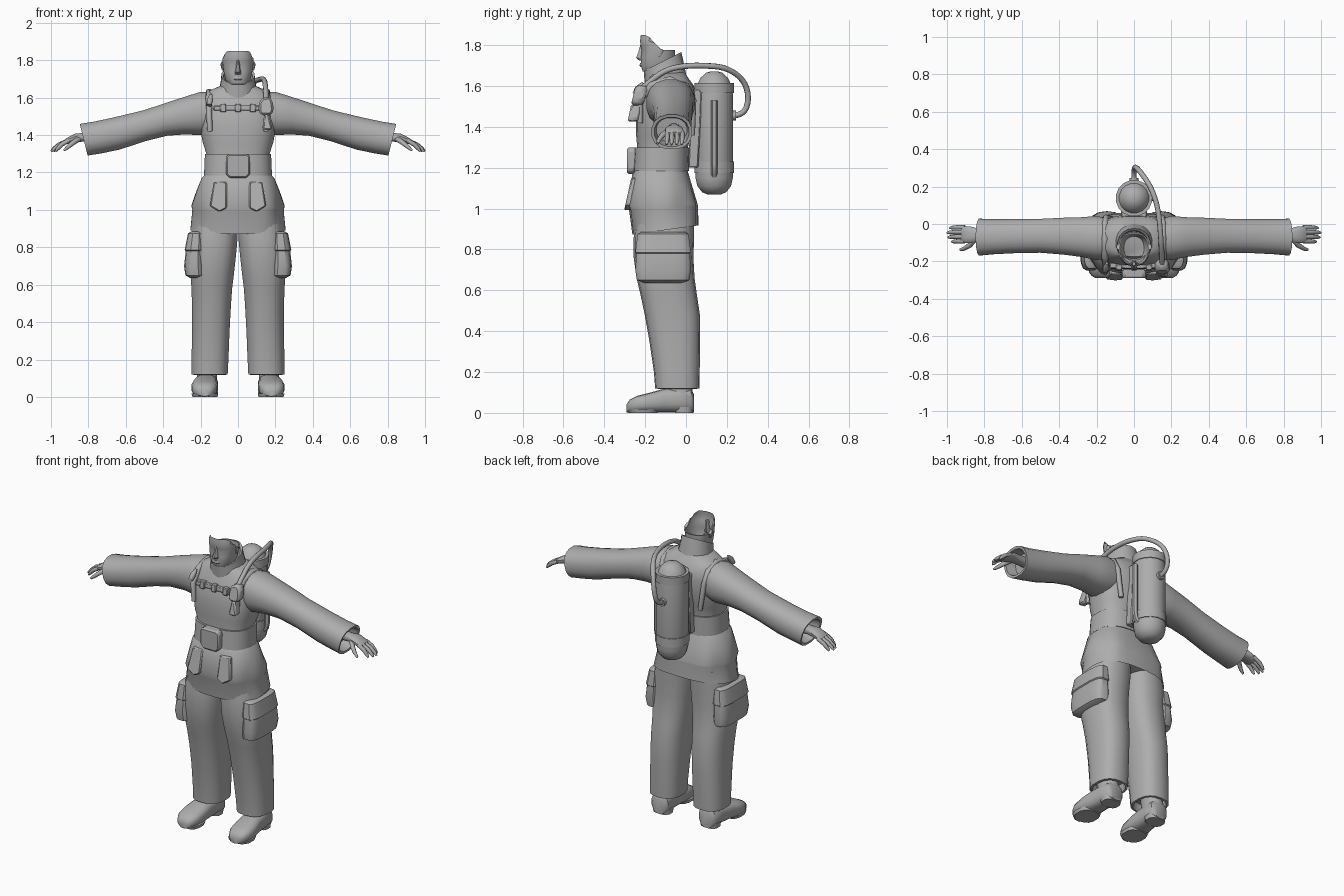
import bpy, bmesh, math
from mathutils import Vector

grey = bpy.data.materials.new("plain grey")
grey.diffuse_color = (0.42, 0.42, 0.42, 1)


def finish(bm, name, angle=40, bevel=0):
    bmesh.ops.remove_doubles(bm, verts=bm.verts, dist=0.0004)
    bmesh.ops.recalc_face_normals(bm, faces=bm.faces)
    me = bpy.data.meshes.new(name)
    bm.to_mesh(me)
    bm.free()
    ob = bpy.data.objects.new(name, me)
    bpy.context.collection.objects.link(ob)
    me.materials.append(grey)
    bpy.ops.object.select_all(action='DESELECT')
    bpy.context.view_layer.objects.active = ob
    ob.select_set(True)
    if bevel:
        m = ob.modifiers.new("soft edge", 'BEVEL')
        m.width, m.segments = bevel, 1
    bpy.ops.object.shade_smooth_by_angle(angle=math.radians(angle))
    return ob


def loft(name, axis, rings, n=20, p=2.4, caps=(True, True), tweak=None, angle=40):
    """Rings are (position on axis, centre a, centre b, radius a, radius b, slope along b)."""
    bm = bmesh.new()
    rows = []
    for r in rings:
        t, ca, cb, ra, rb = r[:5]
        slope = r[5] if len(r) > 5 else 0
        row = []
        for i in range(n):
            an = 2 * math.pi * (i + 0.5) / n
            c, s = math.cos(an), math.sin(an)
            a = ra * math.copysign(abs(c) ** (2 / p), c)
            b = rb * math.copysign(abs(s) ** (2 / p), s)
            q = t + slope * b
            co = {'x': (q, ca + a, cb + b), 'y': (ca + a, q, cb + b), 'z': (ca + a, cb + b, q)}[axis]
            v = Vector(co)
            row.append(bm.verts.new(tweak(v) if tweak else v))
        rows.append(row)
    for lo, hi in zip(rows, rows[1:]):
        for i in range(n):
            bm.faces.new((lo[i], lo[(i + 1) % n], hi[(i + 1) % n], hi[i]))
    for use, row in zip(caps, (rows[0], rows[-1])):
        if use:
            bm.faces.new(row)
    return finish(bm, name, angle)


def plate(name, pts, y, depth, tilt=0, bevel=0.006, hole=0):
    """Front-facing outline in x and z, thickened toward the back; hole makes a frame."""
    bm = bmesh.new()
    f = bm.faces.new([bm.verts.new((x, y + tilt * (z - pts[0][1]), z)) for x, z in pts])
    faces = [f]
    if hole:
        faces = bmesh.ops.inset_region(bm, faces=[f], thickness=hole)['faces']
        bmesh.ops.delete(bm, geom=[f], context='FACES_ONLY')
    ext = bmesh.ops.extrude_face_region(bm, geom=faces)['geom']
    bmesh.ops.translate(bm, vec=(0, depth, 0), verts=[g for g in ext if isinstance(g, bmesh.types.BMVert)])
    if hole:
        bmesh.ops.recalc_face_normals(bm, faces=bm.faces)
    return finish(bm, name, 30, bevel)


def tube(name, pts, res=2, kind='POLY', sides=2):
    """Pipe through (x, y, z, radius) points."""
    cu = bpy.data.curves.new(name, 'CURVE')
    cu.dimensions, cu.bevel_depth, cu.bevel_resolution, cu.use_fill_caps = '3D', 1, sides, True
    cu.resolution_u = 4
    sp = cu.splines.new('NURBS' if kind == 'NURBS' else 'POLY')
    sp.points.add(len(pts) - 1)
    for q, (x, y, z, r) in zip(sp.points, pts):
        q.co, q.radius = (x, y, z, 1), r
    if kind == 'NURBS':
        sp.use_endpoint_u, sp.order_u = True, 3
    ob = bpy.data.objects.new(name, cu)
    bpy.context.collection.objects.link(ob)
    bpy.ops.object.select_all(action='DESELECT')
    bpy.context.view_layer.objects.active = ob
    ob.select_set(True)
    bpy.ops.object.convert(target='MESH')
    ob = bpy.context.object
    ob.name = name
    ob.data.materials.clear()
    ob.data.materials.append(grey)
    bpy.ops.object.shade_smooth_by_angle(angle=math.radians(50))


# Jacket body and flared skirt with soft pleats
def pleats(v):
    if v.z < 1.16:
        a = math.atan2(v.y + 0.11, v.x)
        k = 1 + 0.035 * math.cos(8 * a) * min(1, (1.16 - v.z) / 0.1) * (v.z > 0.95)
        v.x, v.y = v.x * k, -0.11 + (v.y + 0.11) * k
    return v


loft("jacket_body", 'z', [
    (1.16, 0, -0.12, 0.185, 0.13), (1.3, 0, -0.115, 0.17, 0.125), (1.36, 0, -0.11, 0.19, 0.135),
    (1.45, 0, -0.1, 0.205, 0.145), (1.54, 0, -0.09, 0.205, 0.14), (1.6, 0, -0.08, 0.195, 0.12),
    (1.635, 0, -0.085, 0.16, 0.1), (1.665, 0, -0.09, 0.09, 0.085)], n=24, p=2.6)
loft("jacket_skirt", 'z', [
    (0.925, 0, -0.1, 0.235, 0.145, 0.14), (0.895, 0, -0.1, 0.255, 0.163, 0.14),
    (1.0, 0, -0.11, 0.24, 0.17, 0.08), (1.02, 0, -0.115, 0.245, 0.175), (1.1, 0, -0.12, 0.22, 0.155),
    (1.17, 0, -0.125, 0.195, 0.138), (1.2, 0, -0.12, 0.165, 0.12)], n=32, p=2.6, tweak=pleats)
loft("belt", 'z', [(1.185, 0, -0.122, 0.17, 0.13), (1.185, 0, -0.122, 0.183, 0.138),
                   (1.3, 0, -0.117, 0.178, 0.135), (1.3, 0, -0.117, 0.16, 0.12)], n=24, p=2.6, angle=30)

# Standing collar, neck and face shell with an open crown
loft("collar", 'z', [(1.625, 0, -0.1, 0.105, 0.1, 0.35), (1.69, 0, -0.11, 0.092, 0.095, 0.45),
                     (1.72, 0, -0.115, 0.09, 0.092, 0.5), (1.715, 0, -0.115, 0.078, 0.08, 0.5),
                     (1.64, 0, -0.11, 0.07, 0.07, 0.4)], n=18, p=2.1, caps=(False, False))


def crown_cut(v):
    v.z = min(v.z, 1.85 - 0.075 * max(0, min(1, (v.y + 0.19) / 0.07)))
    return v


loft("head", 'z', [
    (1.6, 0, -0.12, 0.055, 0.055), (1.66, 0, -0.13, 0.05, 0.07, -0.1), (1.672, 0, -0.14, 0.058, 0.073),
    (1.7, 0, -0.14, 0.068, 0.082), (1.74, 0, -0.137, 0.078, 0.084), (1.775, 0, -0.135, 0.082, 0.082),
    (1.79, 0, -0.135, 0.083, 0.087), (1.82, 0, -0.135, 0.083, 0.091), (1.85, 0, -0.135, 0.075, 0.087)],
    n=20, p=2.3, caps=(True, False), tweak=crown_cut)
loft("nose", 'z', [(1.725, 0, -0.215, 0.017, 0.016), (1.737, 0, -0.22, 0.018, 0.026),
                   (1.765, 0, -0.215, 0.011, 0.02), (1.8, 0, -0.213, 0.009, 0.012)], n=8, p=2)
loft("lips", 'z', [(1.692, 0, -0.212, 0.016, 0.01), (1.7, 0, -0.214, 0.024, 0.015), (1.706, 0, -0.214, 0.026, 0.011),
                   (1.712, 0, -0.212, 0.02, 0.013)], n=10, p=2)

for s, side in ((1, "left"), (-1, "right")):
    # Sleeve with a slanted, hollow cuff
    loft(side + "_sleeve", 'x', [
        (s * x, cy, cz, ry, rz, s * k) for x, cy, cz, ry, rz, k in (
            (0.1, -0.08, 1.525, 0.1, 0.105, 0), (0.2, -0.075, 1.515, 0.12, 0.118, 0), (0.28, -0.07, 1.505, 0.108, 0.103, 0),
            (0.38, -0.065, 1.485, 0.1, 0.09, 0), (0.5, -0.063, 1.45, 0.092, 0.083, 0.1),
            (0.65, -0.065, 1.408, 0.093, 0.087, 0.2), (0.75, -0.068, 1.387, 0.095, 0.086, 0.25),
            (0.825, -0.07, 1.375, 0.1, 0.086, 0.25), (0.823, -0.07, 1.375, 0.085, 0.072, 0.25),
            (0.76, -0.07, 1.385, 0.075, 0.06, 0.2))], n=16, p=2.3)
    # Hand, fingers and thumb
    loft(side + "_palm", 'x', [
        (s * 0.74, -0.06, 1.39, 0.03, 0.028), (s * 0.83, -0.058, 1.388, 0.033, 0.024),
        (s * 0.87, -0.058, 1.385, 0.045, 0.023), (s * 0.915, -0.056, 1.368, 0.045, 0.017),
        (s * 0.925, -0.056, 1.362, 0.04, 0.012)], n=12, p=2.5)
    for y, end in ((-0.018, 0.985), (-0.043, 1.0), (-0.068, 0.995), (-0.092, 0.975)):
        d = end - 0.91
        tube(side + "_finger", [(s * 0.905, y, 1.371, 0.012), (s * (0.91 + d * 0.5), y, 1.35, 0.012),
                                (s * (0.91 + d * 0.85), y - 0.002, 1.326, 0.01), (s * end, y - 0.003, 1.313, 0.005)])
    tube(side + "_thumb", [(s * 0.85, -0.08, 1.38, 0.016), (s * 0.88, -0.115, 1.36, 0.014),
                           (s * 0.91, -0.133, 1.335, 0.011), (s * 0.93, -0.138, 1.318, 0.006)])
    # Trouser leg
    loft(side + "_trouser_leg", 'z', [
        (z, s * cx, cy, rx, ry) for z, cx, cy, rx, ry in (
            (0.17, 0.152, -0.045, 0.08, 0.09), (0.118, 0.152, -0.043, 0.085, 0.096), (0.12, 0.152, -0.043, 0.098, 0.108),
            (0.2, 0.15, -0.045, 0.1, 0.112), (0.35, 0.145, -0.055, 0.101, 0.124), (0.48, 0.142, -0.067, 0.105, 0.135),
            (0.58, 0.14, -0.085, 0.11, 0.138), (0.66, 0.138, -0.1, 0.118, 0.142), (0.76, 0.13, -0.11, 0.121, 0.146),
            (0.86, 0.125, -0.108, 0.125, 0.148), (0.98, 0.115, -0.1, 0.115, 0.14))], n=18, p=2.5)
    # Cargo pocket with an overhanging flap
    loft(side + "_cargo_pocket", 'z', [
        (z, s * cx, -0.112, rx, ry) for z, cx, rx, ry in (
            (0.635, 0.225, 0.03, 0.09), (0.65, 0.23, 0.052, 0.13), (0.7, 0.235, 0.054, 0.138),
            (0.78, 0.232, 0.048, 0.132), (0.785, 0.232, 0.054, 0.138), (0.875, 0.225, 0.043, 0.126),
            (0.885, 0.22, 0.03, 0.11))], n=16, p=3.5, angle=35)
    # Boot: shaft, foot and heel
    loft(side + "_boot_shaft", 'z', [(0.05, s * 0.168, -0.03, 0.058, 0.064), (0.12, s * 0.165, -0.035, 0.055, 0.07),
                                     (0.2, s * 0.158, -0.04, 0.055, 0.06)], n=12, p=2.3)
    loft(side + "_boot_foot", 'y', [
        (y, s * cx, h / 2 + 0.003, w, h / 2) for y, cx, w, h in (
            (0.038, 0.165, 0.04, 0.09), (0.025, 0.165, 0.058, 0.115), (-0.04, 0.168, 0.06, 0.122),
            (-0.11, 0.173, 0.064, 0.115), (-0.18, 0.178, 0.072, 0.095), (-0.24, 0.18, 0.068, 0.08),
            (-0.275, 0.18, 0.05, 0.062), (-0.29, 0.178, 0.028, 0.04))], n=14, p=2.8, angle=50)
    loft(side + "_boot_sole", 'z', [(0, s * 0.176, -0.21, 0.068, 0.07), (0.018, s * 0.177, -0.21, 0.073, 0.078)], n=14, p=2.6)
    loft(side + "_boot_heel", 'z', [(0, s * 0.165, -0.01, 0.056, 0.045), (0.03, s * 0.165, -0.01, 0.06, 0.048)], n=12, p=2.8)
    # Skirt pocket, belt clip, shoulder strap and ear
    plate(side + "_skirt_pocket", [(s * x, z) for x, z in ((0.06, 1.15), (0.13, 1.15), (0.15, 1.02), (0.1, 0.99), (0.06, 1.01))],
          -0.268, 0.05, 0.22)
    plate(side + "_belt_clip", [(s * x, z) for x, z in ((0.115, 1.185), (0.13, 1.172), (0.16, 1.172), (0.17, 1.185),
                                (0.168, 1.29), (0.155, 1.302), (0.13, 1.302), (0.115, 1.29))], -0.268, 0.05, 0, 0.004, 0.014)
    tube(side + "_shoulder_strap", [(s * 0.15, -0.225, 1.42, 0.014), (s * 0.155, -0.225, 1.53, 0.016), (s * 0.155, -0.17, 1.605, 0.018),
                                    (s * 0.155, -0.08, 1.63, 0.018), (s * 0.155, 0.0, 1.6, 0.018),
                                    (s * 0.15, 0.035, 1.53, 0.016), (s * 0.12, 0.03, 1.36, 0.014)])
    loft(side + "_ear", 'z', [(1.745, s * 0.081, -0.13, 0.005, 0.008), (1.77, s * 0.085, -0.125, 0.008, 0.016),
                              (1.795, s * 0.085, -0.122, 0.008, 0.015)], n=8, p=2, tweak=crown_cut)

# Belt buckle and chest strap
plate("buckle", [(-0.065, 1.19), (-0.045, 1.17), (0.045, 1.17), (0.065, 1.19), (0.065, 1.285), (0.05, 1.3),
                 (-0.05, 1.3), (-0.065, 1.285)], -0.288, 0.05, 0, 0.008)
plate("chest_strap", [(-0.13, 1.53), (0.13, 1.53), (0.13, 1.558), (-0.13, 1.558)], -0.24, 0.03, 0.1, 0.004)
for x in (-0.08, 0, 0.08):
    plate("strap_keeper", [(x - 0.016, 1.522), (x + 0.016, 1.522), (x + 0.016, 1.566), (x - 0.016, 1.566)], -0.25, 0.03, 0.1, 0.004)

# Hanging clip and breathing valve
plate("hanging_clip", [(-0.19, 1.47), (-0.165, 1.455), (-0.135, 1.475), (-0.13, 1.51), (-0.145, 1.57), (-0.165, 1.57)],
      -0.27, 0.025, 0.12, 0.003, 0.011)
tube("clip_hook", [(-0.155, -0.25, 1.56, 0.014), (-0.15, -0.235, 1.585, 0.017), (-0.145, -0.21, 1.615, 0.008)])
plate("breathing_valve", [(0.11, 1.525), (0.125, 1.505), (0.175, 1.505), (0.192, 1.53), (0.185, 1.585), (0.165, 1.605),
                          (0.13, 1.6), (0.112, 1.575)], -0.265, 0.06, 0.25, 0.012)
plate("valve_mouthpiece", [(0.13, 1.43), (0.175, 1.425), (0.182, 1.44), (0.165, 1.51), (0.14, 1.51)], -0.285, 0.05, 0.2, 0.008)

# Air tank with bands, side pipe, valve and hose
TY = 0.138
loft("air_tank", 'z', [(z, 0, TY, r, r) for z, r in (
    (1.068, 0.03), (1.08, 0.06), (1.11, 0.084), (1.15, 0.093), (1.56, 0.093), (1.6, 0.088), (1.64, 0.068),
    (1.665, 0.04), (1.672, 0.015))], n=16, p=2, angle=35)
for z0, z1 in ((1.175, 1.23), (1.565, 1.615)):
    loft("tank_band", 'z', [(z, 0, TY, r, r) for z, r in ((z0, 0.088), (z0, 0.098), (z1, 0.098), (z1, 0.085))], n=16, p=2, angle=30)
tube("side_pipe", [(0.06, TY, 1.14, 0.015), (0.1, TY, 1.18, 0.016), (0.108, TY, 1.22, 0.016), (0.108, TY, 1.53, 0.016)], sides=1)
plate("back_frame", [(-0.07, 1.2), (0.07, 1.2), (0.07, 1.58), (-0.07, 1.58)], 0.01, 0.05, 0.05)
tube("tank_valve", [(0, 0.21, 1.455, 0.024), (0, 0.245, 1.455, 0.024)])
tube("air_hose", [(x, y, z, 0.014) for x, y, z in (
    (0, 0.235, 1.455), (0, 0.285, 1.46), (0.005, 0.31, 1.54), (0.03, 0.285, 1.63), (0.09, 0.2, 1.69), (0.125, 0.1, 1.7),
    (0.138, -0.0, 1.7), (0.145, -0.1, 1.68), (0.15, -0.18, 1.62), (0.15, -0.235, 1.57))], kind='NURBS')
